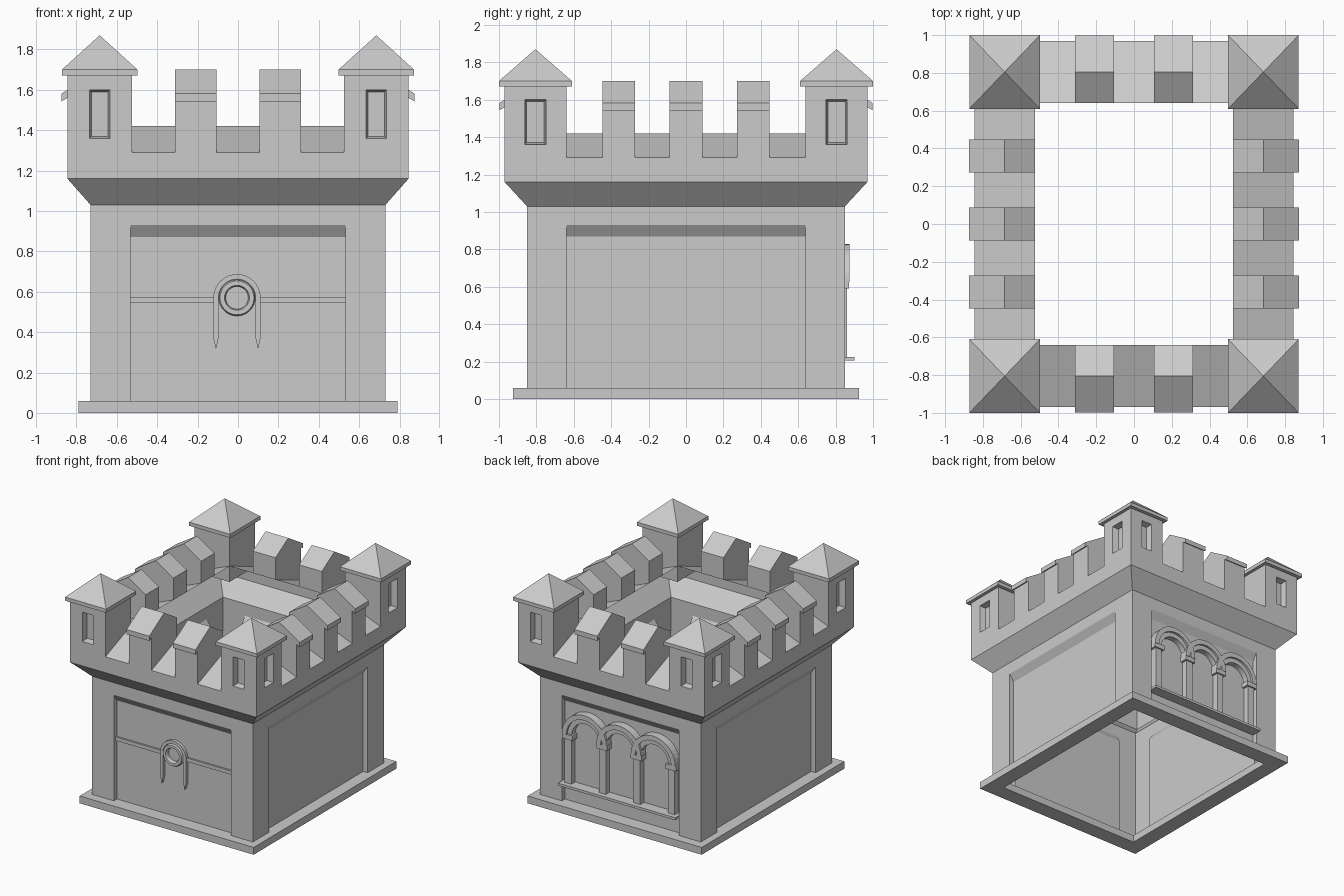
import bpy, bmesh
from math import cos, sin, pi
from mathutils import Matrix, Vector

if "Cube" in bpy.data.objects:
    bpy.data.objects.remove(bpy.data.objects["Cube"])

stone = bpy.data.materials.new("grey_stone")
stone.use_nodes = True
STONE = (0.6, 0.6, 0.6, 1)
stone.diffuse_color = STONE
stone.node_tree.nodes["Principled BSDF"].inputs["Base Color"].default_value = STONE


def finish(bm, name, recalc=False):
    bmesh.ops.remove_doubles(bm, verts=bm.verts, dist=0.0001)
    if recalc:
        bmesh.ops.recalc_face_normals(bm, faces=bm.faces)
    mesh = bpy.data.meshes.new(name)
    bm.to_mesh(mesh)
    bm.free()
    mesh.materials.append(stone)
    obj = bpy.data.objects.new(name, mesh)
    bpy.context.collection.objects.link(obj)
    return obj


def side(i):
    """Map (along wall, outward, up) to the model; 0 front, 1 left, 2 back, 3 right."""
    turn = Matrix.Rotation(i * pi / 2, 3, 'Z')
    return lambda u, out, z: turn @ Vector((u, -out, z))


def face(bm, points):
    bm.faces.new([bm.verts.new(p) for p in points])


def loft(bm, rings, skip=None):
    for a, b in zip(rings, rings[1:]):
        n = len(a)
        for k in range(n):
            if k != skip:
                m = (k + 1) % n
                face(bm, [a[k], a[m], b[m], b[k]])


def rect(hx, hy, z, cx=0, cy=0):
    return [Vector((cx + sx * hx, cy + sy * hy, z))
            for sx, sy in ((-1, -1), (1, -1), (1, 1), (-1, 1))]


def recessed_wall(bm, at, out, outer, edge, back, depth, skip=None):
    """Wall with a sunken panel; rectangles are (u0, u1, z0, z1)."""
    def ring(r, o):
        u0, u1, z0, z1 = r
        return [at(u, o, z) for u, z in ((u0, z0), (u1, z0), (u1, z1), (u0, z1))]
    inner = ring(back, out - depth)
    loft(bm, [ring(outer, out), ring(edge, out), inner], skip)
    face(bm, inner)


def prism(bm, place, profile, t0, t1):
    a = [place(p, q, t0) for p, q in profile]
    b = [place(p, q, t1) for p, q in profile]
    loft(bm, [a, b])
    face(bm, a)
    face(bm, b)


def slab(bm, at, u0, u1, z0, z1, o0, o1):
    prism(bm, lambda u, z, o: at(u, o, z), [(u0, z0), (u1, z0), (u1, z1), (u0, z1)], o0, o1)


def arc(r, cx, cz, start=0, end=pi, n=20):
    return [(cx + r * cos(start + (end - start) * k / n),
             cz + r * sin(start + (end - start) * k / n)) for k in range(n + 1)]


# half width along the wall, wall distance, panel half width
BODY = [(0.73, 0.85, 0.533), (0.85, 0.73, 0.638)]

# base plinth, open in the middle
bm = bmesh.new()
loft(bm, [rect(0.66, 0.794, 0), rect(0.79, 0.925, 0), rect(0.79, 0.925, 0.06),
          rect(0.66, 0.794, 0.06), rect(0.66, 0.794, 0)])
finish(bm, "base_plinth", True)

# four walls with sunken panels
bm = bmesh.new()
for i in range(4):
    w, d, p = BODY[i % 2]
    recessed_wall(bm, side(i), d, (-w, w, 0.06, 1.03), (-p, p, 0.06, 0.93),
                  (-p, p, 0.06, 0.87), 0.04, skip=0)
finish(bm, "walls")

# flared corbel and parapet with sloping crenel floors
bm = bmesh.new()
loft(bm, [rect(0.73, 0.85, 1.03), rect(0.845, 0.97, 1.16), rect(0.845, 0.97, 1.29)])
for i in range(4):
    at = side(i)
    u, out, inn = ((0.525, 0.97, 0.64), (0.64, 0.845, 0.525))[i % 2]
    face(bm, [at(-u, out, 1.29), at(u, out, 1.29), at(u, inn, 1.42), at(-u, inn, 1.42)])
finish(bm, "parapet")

# gabled merlons with an outer eave
for i, name in enumerate(("front", "left", "back", "right")):
    at = side(i)
    out, inn, ridge, centres, half = (
        (0.97, 0.64, 0.805, (-0.21, 0.21), 0.103),
        (0.845, 0.525, 0.685, (-0.36, 0, 0.36), 0.087))[i % 2]
    tip = out + 0.028
    profile = [(inn, 1.42), (out, 1.29), (out, 1.56), (tip, 1.543), (tip, 1.582),
               (ridge, 1.70), (inn, 1.60)]
    bm = bmesh.new()
    for c in centres:
        prism(bm, lambda o, z, u: at(u, o, z), profile, c - half, c + half)
    finish(bm, name + "_merlons", True)

# corner towers with two windows and pyramid roofs
for sx in (-1, 1):
    for sy in (-1, 1):
        name = ("front" if sy < 0 else "back") + ("_left" if sx > 0 else "_right")
        bm = bmesh.new()
        for i in range(4):
            hw, out, inn, near, far, win = (
                (0.685, 0.97, 0.64, 0.525, 0.845, 0.05),
                (0.805, 0.845, 0.525, 0.64, 0.97, 0.057))[i % 2]
            normal = side(i)(0, 1, 0)
            along = side(i)(1, 0, 0)
            corner = Vector((sx, sy, 0))
            s = 1 if along.dot(corner) > 0 else -1
            u0, u1 = sorted((s * near, s * far))
            c = s * hw
            if normal.dot(corner) > 0:
                recessed_wall(bm, side(i), out, (u0, u1, 1.29, 1.67),
                              (c - win, c + win, 1.36, 1.60),
                              (c - win + 0.01, c + win - 0.01, 1.37, 1.59), 0.05)
            else:
                face(bm, [side(i)(u, -inn, z) for u, z in
                          ((u0, 1.29), (u1, 1.29), (u1, 1.67), (u0, 1.67))])
        finish(bm, name + "_tower")

        bm = bmesh.new()
        cx, cy = sx * 0.685, sy * 0.805
        eave = rect(0.187, 0.195, 1.67, cx, cy)
        loft(bm, [eave, rect(0.187, 0.195, 1.70, cx, cy), rect(0, 0, 1.87, cx, cy)])
        face(bm, eave[::-1])
        finish(bm, name + "_roof", True)

# front ornament: bars, pointed strap and ring
front = side(0)
flat = lambda u, z, o: front(u, o, z)
CX, CZ = -0.005, 0.57
bm = bmesh.new()
slab(bm, front, -0.533, CX - 0.11, 0.545, 0.575, 0.81, 0.825)
slab(bm, front, CX + 0.11, 0.533, 0.545, 0.575, 0.81, 0.825)
finish(bm, "front_bars", True)

bm = bmesh.new()
leg = [(0.092, 0.37), (0.104, 0.315), (0.117, 0.37)]
strap = (arc(0.117, CX, CZ) + [(CX - u, z) for u, z in leg[::-1]]
         + arc(0.092, CX, CZ, pi, 0) + [(CX + u, z) for u, z in leg])
prism(bm, flat, strap, 0.81, 0.835)
finish(bm, "front_strap", True)

bm = bmesh.new()
steps = [(0.09, 0.81), (0.09, 0.835), (0.084, 0.845), (0.062, 0.845), (0.056, 0.835), (0.056, 0.81)]
loft(bm, [[flat(u, z, o) for u, z in arc(r, CX, CZ, 0, 2 * pi, 32)[:-1]] for r, o in steps])
finish(bm, "front_ring", True)

# back arcade: sill, columns, capitals and moulded arches
back = side(2)
bm = bmesh.new()
slab(bm, back, -0.533, 0.533, 0.205, 0.225, 0.81, 0.90)
finish(bm, "arcade_sill", True)

bm = bmesh.new()
for k in range(4):
    u = (k - 1.5) * 0.313
    slab(bm, back, u - 0.03, u + 0.03, 0.225, 0.60, 0.81, 0.86)
    slab(bm, back, u - 0.048, u + 0.048, 0.59, 0.63, 0.81, 0.872)
finish(bm, "arcade_columns", True)

bm = bmesh.new()
for k in range(3):
    u = (k - 1) * 0.313
    for r0, r1, out in ((0.125, 0.18, 0.857), (0.163, 0.203, 0.875)):
        band = arc(r1, u, 0.625) + arc(r0, u, 0.625, pi, 0)
        prism(bm, lambda p, z, o: back(p, o, z), band, 0.81, out)
finish(bm, "arcade_arches", True)
